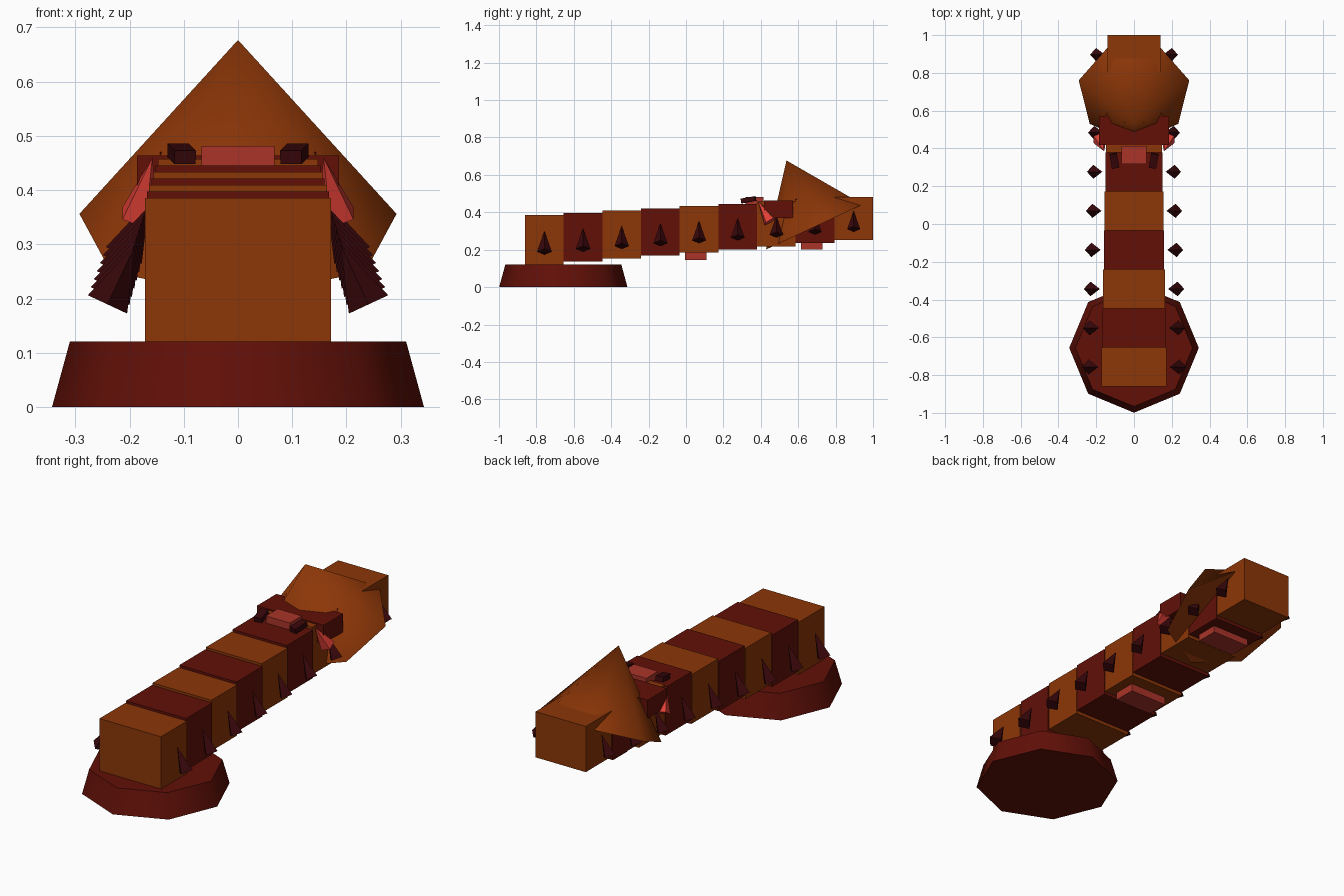
import bpy, bmesh, math
from mathutils import Vector, Euler

if "Cube" in bpy.data.objects:
    bpy.data.objects.remove(bpy.data.objects["Cube"])


def material(name, rgb):
    m = bpy.data.materials.new(name)
    m.diffuse_color = (*[(c / 255) ** 2.2 for c in rgb], 1)
    m.use_nodes = True
    m.node_tree.nodes["Principled BSDF"].inputs["Base Color"].default_value = m.diffuse_color
    return m


BROWN = material("rust_brown", (139, 57, 16))
MAROON = material("maroon", (97, 23, 16))
DARK = material("dark_maroon", (58, 15, 18))
PALE = material("faded_red", (168, 55, 45))
RED = material("bright_red", (224, 66, 56))


def finish(name, bm, mat, loc, rot, smooth=False):
    bmesh.ops.recalc_face_normals(bm, faces=bm.faces)
    me = bpy.data.meshes.new(name)
    bm.to_mesh(me)
    bm.free()
    me.materials.append(mat)
    if smooth:
        for p in me.polygons:
            p.use_smooth = True
        me.set_sharp_from_angle(angle=math.radians(55))
    ob = bpy.data.objects.new(name, me)
    ob.location = loc
    ob.rotation_euler = rot
    bpy.context.collection.objects.link(ob)
    return ob


def box(name, size, loc, mat, rot=(0, 0, 0)):
    bm = bmesh.new()
    bmesh.ops.create_cube(bm, size=1)
    bmesh.ops.scale(bm, vec=size, verts=bm.verts)
    return finish(name, bm, mat, loc, rot)


def cone(name, sides, r0, r1, h, loc, mat, rot=(0, 0, 0), smooth=False):
    # centred on its height, first corner towards local -y
    bm = bmesh.new()

    def ring(r, z):
        a = [2 * math.pi * i / sides - math.pi / 2 for i in range(sides)]
        return [bm.verts.new((r * math.cos(t), r * math.sin(t), z)) for t in a]

    low = ring(r0, -h / 2)
    bm.faces.new(low)
    if r1:
        high = ring(r1, h / 2)
        bm.faces.new(high)
    else:
        high = [bm.verts.new((0, 0, h / 2))] * sides
    for i in range(sides):
        j = (i + 1) % sides
        corners = [low[i], low[j], high[j]] + ([high[i]] if r1 else [])
        bm.faces.new(corners)
    return finish(name, bm, mat, loc, rot, smooth)


# octagonal foot
cone("base", 8, 0.343, 0.31, 0.121, (0, -0.656, 0.0605), MAROON, smooth=True)

# tapering, rising row of body segments with side spikes
N, PITCH = 9, 0.2067
for i in range(N):
    t = i / (N - 1)
    y = -0.757 + PITCH * i
    z = 0.2525 + 0.114 * t
    half = 0.172 - 0.032 * t
    box(f"body_segment_{i + 1}", (2 * half, PITCH, 0.265 - 0.034 * t), (0, y, z),
        MAROON if i % 2 else BROWN)
    k = 1 - 0.12 * t
    for s in (-1, 1):
        cone(f"side_spike_{i + 1}", 4, 0.04 * k, 0, 0.122 * k,
             (s * (half + 0.043 * k), y, z - 0.008), DARK,
             (0, math.radians(-25 * s), 0))

# underside pads
for y, z in ((0.052, 0.165), (0.673, 0.22)):
    box("belly_pad", (0.21, 0.115, 0.04), (0, y, z), PALE)

# seven-sided tilted hood
tilt = math.radians(25)
h = 0.385
axis = Vector((0, -math.sin(tilt), math.cos(tilt)))
cone("hood", 7, 0.30, 0, h, Vector((0, 0.70, 0.328)) + axis * h / 2, BROWN,
     (tilt, 0, 0), smooth=True)

# face plate, snout and eyes
box("brow_plate", (0.372, 0.155, 0.093), (0, 0.495, 0.417), MAROON)
box("snout", (0.134, 0.095, 0.036), (0, 0.366, 0.463), PALE)
for s in (-1, 1):
    box("eye", (0.04, 0.076, 0.025), (s * 0.104, 0.334, 0.467), DARK,
        Euler((math.radians(10), 0, math.radians(-10 * s))))

# fangs with tips up against the sides
for s in (-1, 1):
    tip = Vector((s * 0.158, 0.385, 0.46))
    foot = Vector((s * 0.183, 0.45, 0.352))
    d = tip - foot
    cone("fang", 5, 0.038, 0, d.length, (tip + foot) / 2, RED,
         d.to_track_quat('Z', 'Y').to_euler())
